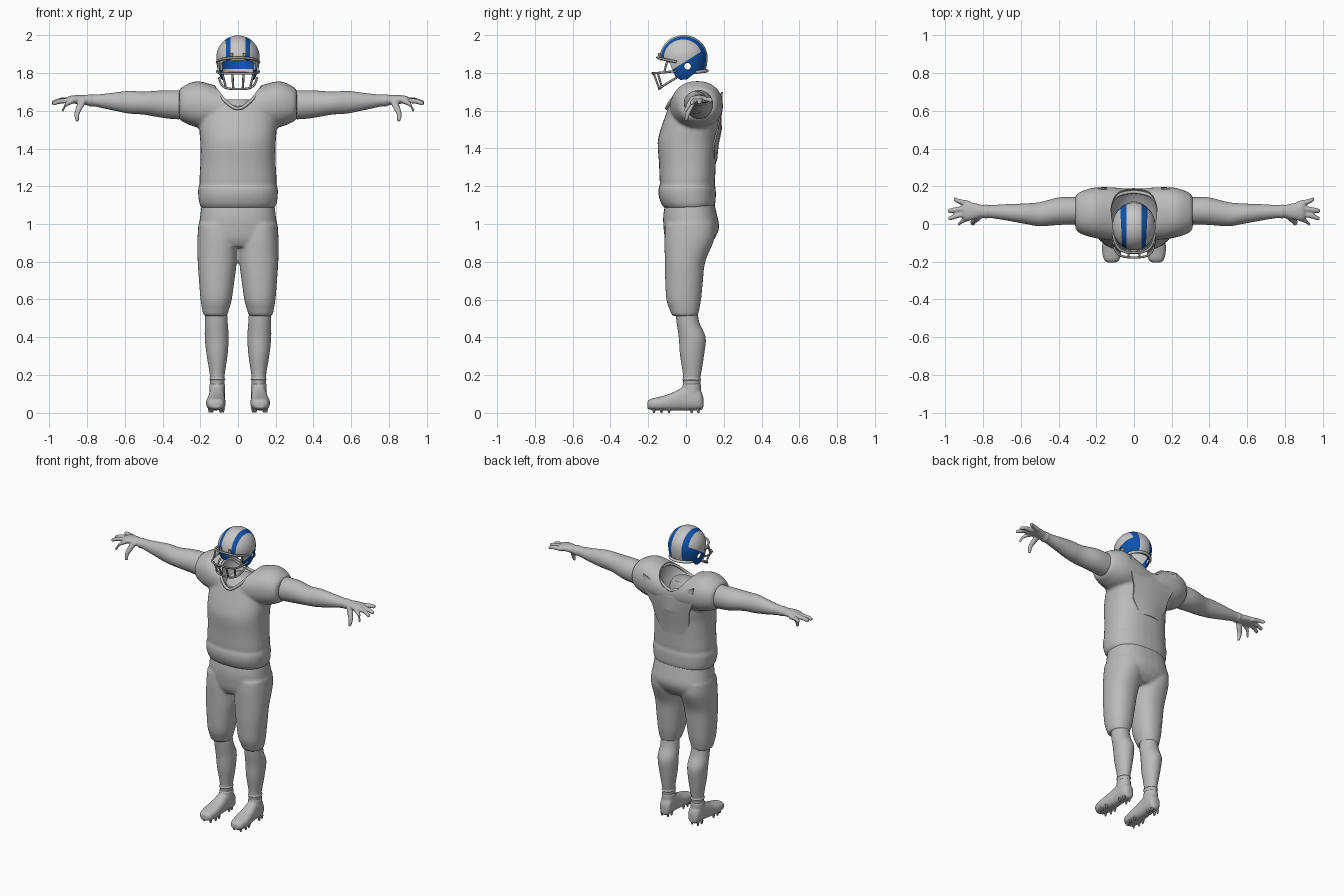
import bpy, bmesh, math
from mathutils import Vector, Matrix

cube = bpy.data.objects.get("Cube")
if cube:
    bpy.data.objects.remove(cube, do_unlink=True)


def material(name, r, g, b):
    m = bpy.data.materials.new(name)
    m.use_nodes = True
    m.diffuse_color = (r, g, b, 1)
    m.node_tree.nodes["Principled BSDF"].inputs["Base Color"].default_value = (r, g, b, 1)
    return m


CLOTH = material("plain_grey", .5, .5, .5)
SHELL = material("helmet_grey", .58, .57, .56)
BLUE = material("helmet_blue", .005, .085, .4)
METAL = material("mask_grey", .32, .32, .32)

AXES = {"X": (Vector((0, 1, 0)), Vector((0, 0, 1))),
        "Y": (Vector((1, 0, 0)), Vector((0, 0, 1))),
        "Z": (Vector((1, 0, 0)), Vector((0, 1, 0)))}


def smooth_rows(rows, k=4):
    """Interpolate section rows with a Catmull-Rom spline."""
    out, last = [], len(rows) - 1
    for i in range(last):
        a, b, c, d = (rows[min(max(j, 0), last)] for j in (i - 1, i, i + 1, i + 2))
        for s in range(k):
            t = s / k
            out.append([q + .5 * t * (r - p + t * (2 * p - 5 * q + 4 * r - e + t * (3 * (q - r) + e - p)))
                        for p, q, r, e in zip(a, b, c, d)])
    return out + [list(rows[-1])]


def loft(bm, rows, axis, power=2, n=32):
    """Closed body through rows of (x, y, z, half width, half height)."""
    u, v = AXES[axis]
    rings = []
    for x, y, z, a, b in smooth_rows(rows):
        ring = []
        for i in range(n):
            c, s = math.cos(math.tau * i / n), math.sin(math.tau * i / n)
            c = math.copysign(abs(c) ** (2 / power), c)
            s = math.copysign(abs(s) ** (2 / power), s)
            ring.append(bm.verts.new(Vector((x, y, z)) + u * a * c + v * b * s))
        rings.append(ring)
    for r, q in zip(rings, rings[1:]):
        for i in range(n):
            bm.faces.new((r[i], r[(i + 1) % n], q[(i + 1) % n], q[i]))
    bm.faces.new(rings[0])
    bm.faces.new(rings[-1])


def make(name, bm, mat, recalc=True):
    if recalc:
        bmesh.ops.recalc_face_normals(bm, faces=bm.faces[:])
    me = bpy.data.meshes.new(name)
    bm.to_mesh(me)
    bm.free()
    me.materials.append(mat)
    ob = bpy.data.objects.new(name, me)
    bpy.context.scene.collection.objects.link(ob)
    return ob


def modify(ob, kind, **settings):
    m = ob.modifiers.new(kind.title(), kind)
    for key, value in settings.items():
        setattr(m, key, value)


def bake(ob, mat, angle=60):
    """Apply modifiers and shade smooth with sharp edges kept."""
    bpy.context.view_layer.update()
    dg = bpy.context.evaluated_depsgraph_get()
    me = bpy.data.meshes.new_from_object(ob.evaluated_get(dg))
    ob.modifiers.clear()
    ob.data = me
    me.materials.clear()
    me.materials.append(mat)
    me.shade_smooth()
    me.set_sharp_from_angle(angle=math.radians(angle))


def fuse(ob, voxel, rounds):
    modify(ob, "REMESH", mode="VOXEL", voxel_size=voxel)
    modify(ob, "SMOOTH", factor=.5, iterations=rounds)


def bar(name, half, radius, mat):
    """Round bar, mirrored from its +x half; the last point lies on x = 0."""
    pts = half + [(-x, y, z) for x, y, z in half[-2::-1]]
    cu = bpy.data.curves.new(name, "CURVE")
    cu.dimensions = "3D"
    cu.bevel_depth, cu.bevel_resolution, cu.use_fill_caps = radius, 2, True
    sp = cu.splines.new("NURBS")
    sp.points.add(len(pts) - 1)
    for p, co in zip(sp.points, pts):
        p.co = (*co, 1)
    sp.order_u, sp.use_endpoint_u, sp.resolution_u = 3, True, 6
    tmp = bpy.data.objects.new(name + "_path", cu)
    bpy.context.scene.collection.objects.link(tmp)
    bpy.context.view_layer.update()
    me = bpy.data.meshes.new_from_object(tmp.evaluated_get(bpy.context.evaluated_depsgraph_get()))
    bpy.data.objects.remove(tmp)
    me.materials.clear()
    me.materials.append(mat)
    me.shade_smooth()
    ob = bpy.data.objects.new(name, me)
    bpy.context.scene.collection.objects.link(ob)


# Jersey: body, shoulder yoke and sleeves, with the neck scooped out
bm = bmesh.new()
body = [(1.082, .19, -.11, .14), (1.105, .204, -.13, .155), (1.15, .211, -.145, .158), (1.19, .211, -.145, .157),
        (1.21, .204, -.138, .152), (1.235, .205, -.14, .154), (1.32, .2, -.143, .158), (1.43, .2, -.15, .165),
        (1.5, .205, -.135, .175), (1.58, .2, -.107, .177), (1.65, .17, -.08, .165), (1.69, .13, -.04, .13)]
loft(bm, [(0, (f + r) / 2, z, w, (r - f) / 2) for z, w, f, r in body], "Z", 2.4)
yoke = [(.312, .06, 1.635, .078, .072), (.295, .06, 1.635, .105, .092), (.22, .06, 1.635, .132, .122),
        (.12, .055, 1.62, .14, .115)]
loft(bm, [(-x, *r) for x, *r in yoke] + [(0, .05, 1.6, .135, .105)] + [(x, *r) for x, *r in yoke[::-1]], "X", 2.2)
jersey = make("jersey", bm, CLOTH)
fuse(jersey, .01, 4)
bm = bmesh.new()
bmesh.ops.create_uvsphere(bm, u_segments=40, v_segments=20, radius=1,
                          matrix=Matrix.Translation((0, .045, 1.725)) @ Matrix.Diagonal((.125, .18, .15, 1)))
scoop = make("neck_scoop", bm, CLOTH)
scoop.hide_render = True
modify(jersey, "BOOLEAN", operation="DIFFERENCE", solver="EXACT", object=scoop)
bake(jersey, CLOTH)
bpy.data.objects.remove(scoop)
bar("collar", [(0, .17, 1.63), (.09, .165, 1.65), (.135, .09, 1.73), (.118, -.02, 1.715), (.07, -.085, 1.65),
               (0, -.108, 1.6)], .009, CLOTH)

# Neck stub
bm = bmesh.new()
loft(bm, [(0, .02, 1.54, .1, .1), (0, .02, 1.61, .09, .09), (0, .03, 1.645, .072, .072), (0, .035, 1.66, .06, .06)], "Z")
bake(make("neck", bm, CLOTH), CLOTH)

# Faceted loose panel on the back, dipping below the neck
bm = bmesh.new()
rows = []
for z, half, mid, edge, dip in [(1.7, .19, .172, .195, .07), (1.59, .18, .186, .19, 0), (1.5, .14, .19, .17, 0),
                                (1.42, .13, .173, .15, 0), (1.33, .08, .164, .15, 0)]:
    rows.append([bm.verts.new((half * s, mid + (edge - mid) * s * s, z - dip * (1 - s * s)))
                 for s in (-1, -.5, 0, .5, 1)])
for a, b in zip(rows, rows[1:]):
    for i in range(4):
        bm.faces.new((a[i], b[i], b[i + 1], a[i + 1]))
panel = make("back_panel", bm, CLOTH)
modify(panel, "SOLIDIFY", thickness=.008)
bake(panel, CLOTH, 12)

# Arms with hands
bm = bmesh.new()
loft(bm, [(.24, .07, 1.635, .07, .075), (.32, .07, 1.632, .073, .077), (.4, .068, 1.636, .073, .073),
          (.5, .052, 1.641, .064, .061), (.58, .055, 1.646, .054, .06), (.68, .062, 1.65, .043, .044),
          (.765, .066, 1.655, .034, .031), (.785, .066, 1.656, .038, .034), (.8, .067, 1.657, .033, .027),
          (.84, .068, 1.66, .042, .024), (.885, .068, 1.66, .05, .021), (.905, .068, 1.658, .043, .015)], "X")
for i, (x, y, z) in enumerate([(.935, .0, 1.605), (.985, .03, 1.64), (.988, .07, 1.645), (.957, .13, 1.655)]):
    base = .033 + .025 * i
    loft(bm, [(.87, base, 1.655, .015, .015), ((.89 + x) / 2, (base + y) / 2, z / 2 + .832, .014, .014),
              (x - .008, y, z, .012, .012), (x, y, z, .006, .006)], "X", n=12)
loft(bm, [(.82, .045, 1.66, .022, .02), (.84, .025, 1.62, .02, .017), (.855, .008, 1.58, .014, .013),
          (.852, .0, 1.543, .009, .009)], "Z", n=12)
arms = make("arms", bm, CLOTH)
fuse(arms, .006, 3)
modify(arms, "MIRROR")
bake(arms, CLOTH)

# Trousers
bm = bmesh.new()
loft(bm, [(0, .02, 1.13, .188, .125), (0, .022, 1.05, .2, .142), (0, .028, .98, .206, .147),
          (0, .02, .92, .195, .13), (0, .01, .88, .13, .1)], "Z", 2.4)
for s in (1, -1):
    loft(bm, [(s * .108, .022, 1.0, .102, .13), (s * .108, .018, .92, .107, .132), (s * .11, -.005, .8, .104, .107),
              (s * .113, -.01, .7, .094, .1), (s * .116, -.012, .6, .083, .092), (s * .119, -.008, .545, .071, .078),
              (s * .12, -.005, .512, .062, .068)], "Z", 2.2)
trousers = make("trousers", bm, CLOTH)
fuse(trousers, .01, 4)
bake(trousers, CLOTH)

# Lower legs
bm = bmesh.new()
loft(bm, [(.118, .0, .57, .058, .058), (.115, .01, .48, .06, .06), (.113, .033, .4, .063, .071),
          (.111, .032, .31, .056, .064), (.11, .032, .22, .042, .05), (.11, .03, .185, .038, .046),
          (.11, .03, .175, .043, .05), (.11, .03, .165, .038, .046), (.11, .03, .1, .038, .045)], "Z")
legs = make("lower_legs", bm, CLOTH)
modify(legs, "MIRROR")
bake(legs, CLOTH)

# Shoes and studs
bm = bmesh.new()
loft(bm, [(.118, -.205, .042, .02, .017), (.118, -.187, .045, .042, .029), (.118, -.13, .05, .052, .038),
          (.115, -.07, .06, .047, .048), (.112, -.01, .075, .042, .062), (.11, .05, .075, .041, .062),
          (.108, .08, .064, .035, .049), (.108, .092, .055, .015, .028)], "Y", 2.5)
loft(bm, [(.11, .03, .08, .042, .05), (.11, .03, .13, .042, .05), (.11, .032, .155, .041, .048)], "Z")
shoes = make("shoes", bm, CLOTH)
fuse(shoes, .006, 3)
modify(shoes, "MIRROR")
bake(shoes, CLOTH)
bm = bmesh.new()
for y, w in [(-.17, .025), (-.13, .035), (-.09, .033), (.03, .026), (.065, .022)]:
    for s in (-1, 1):
        bmesh.ops.create_cone(bm, segments=8, radius1=.005, radius2=.011, depth=.026, cap_ends=True,
                              matrix=Matrix.Translation((.115 + s * w, y, .013)))
studs = make("studs", bm, CLOTH)
modify(studs, "MIRROR")
bake(studs, CLOTH, 40)

# Hollow helmet shell with face opening and ear holes
centre = Vector((0, -.012, 1.882))
bm = bmesh.new()
for scale in (1, .94):
    made = bmesh.ops.create_uvsphere(bm, u_segments=48, v_segments=32, radius=scale)["verts"]
    for v in made:
        v.co = centre + Vector((v.co.x * .115, v.co.y * .126, v.co.z * (.118 if v.co.z > 0 else .177)))
    if scale < 1:
        bmesh.ops.reverse_faces(bm, faces=list({f for v in made for f in v.link_faces}))
helmet = make("helmet", bm, SHELL, recalc=False)
bm = bmesh.new()
outline = [(-.3, 1.872), (-.11, 1.865), (-.085, 1.85), (-.07, 1.81), (-.055, 1.78), (-.03, 1.763), (.005, 1.765),
           (.035, 1.79), (.07, 1.805), (.3, 1.81), (.3, 1.6), (-.3, 1.6)]
face = bm.faces.new([bm.verts.new((-.2, y, z)) for y, z in outline])
side = bmesh.ops.extrude_face_region(bm, geom=[face])["geom"]
bmesh.ops.translate(bm, vec=(.4, 0, 0), verts=[g for g in side if isinstance(g, bmesh.types.BMVert)])
opening = make("face_cutter", bm, SHELL)
bm = bmesh.new()
bmesh.ops.create_cone(bm, segments=12, radius1=.018, radius2=.018, depth=.5, cap_ends=True,
                      matrix=Matrix.Translation((0, .008, 1.835)) @ Matrix.Rotation(math.pi / 2, 4, "Y"))
ears = make("ear_cutter", bm, SHELL)
for cutter in (opening, ears):
    cutter.hide_render = True
    modify(helmet, "BOOLEAN", operation="DIFFERENCE", solver="EXACT", object=cutter)
bake(helmet, SHELL, 40)
for cutter in (opening, ears):
    bpy.data.objects.remove(cutter)

# Blue stripes and lower sides, split along their borders
helmet.data.materials.append(BLUE)
bm = bmesh.new()
bm.from_mesh(helmet.data)
for co, no in [((.039, 0, 0), (1, 0, 0)), ((-.039, 0, 0), (1, 0, 0)), ((.069, 0, 0), (1, -.05, 0)),
               ((-.069, 0, 0), (1, .05, 0)), ((0, 0, 1.862), (0, -.63, 1)), ((0, 0, 1.822), (0, 0, 1))]:
    bmesh.ops.bisect_plane(bm, geom=bm.verts[:] + bm.edges[:] + bm.faces[:], plane_co=co, plane_no=no)
for f in bm.faces:
    c = f.calc_center_median()
    inside = f.normal.dot(c - centre) < 0
    low = c.z < 1.862 + .63 * c.y
    stripe = .039 < abs(c.x) < .069 + .05 * c.y
    if inside:
        blue = low and (c.z > 1.822 or c.y < .05)
    else:
        blue = stripe or (low and abs(c.x) > .039)
    f.material_index = int(blue)
bm.to_mesh(helmet.data)
bm.free()
bar("helmet_rear_rim", [(.085, .05, 1.803), (.065, .09, 1.808), (0, .118, 1.812)], .009, SHELL)

# Face mask
bar("mask_brow_bar", [(.112, -.05, 1.858), (.1, -.12, 1.872), (.05, -.15, 1.88), (0, -.152, 1.882)], .007, METAL)
bar("mask_upper_bar", [(.112, -.05, 1.81), (.112, -.11, 1.803), (.085, -.17, 1.798), (0, -.18, 1.798)], .006, METAL)
bar("mask_lower_bar", [(.1, -.05, 1.775), (.095, -.1, 1.745), (.065, -.14, 1.718), (0, -.145, 1.715)], .006, METAL)
bm = bmesh.new()
for rows in ([(.03, -.172, 1.798), (.025, -.141, 1.716)], [(.083, -.15, 1.8), (.065, -.128, 1.725)],
             [(.1, -.1, 1.862), (.104, -.115, 1.804)]):
    loft(bm, [(*p, .006, .006) for p in rows], "Z", n=10)
for y, z in ((-.135, 1.884), (-.14, 1.898)):
    loft(bm, [(.035, y, z - .008, .008, .008), (.035, y, z + .008, .008, .008)], "Z", n=10)
uprights = make("mask_uprights", bm, METAL)
modify(uprights, "MIRROR")
bake(uprights, METAL)
